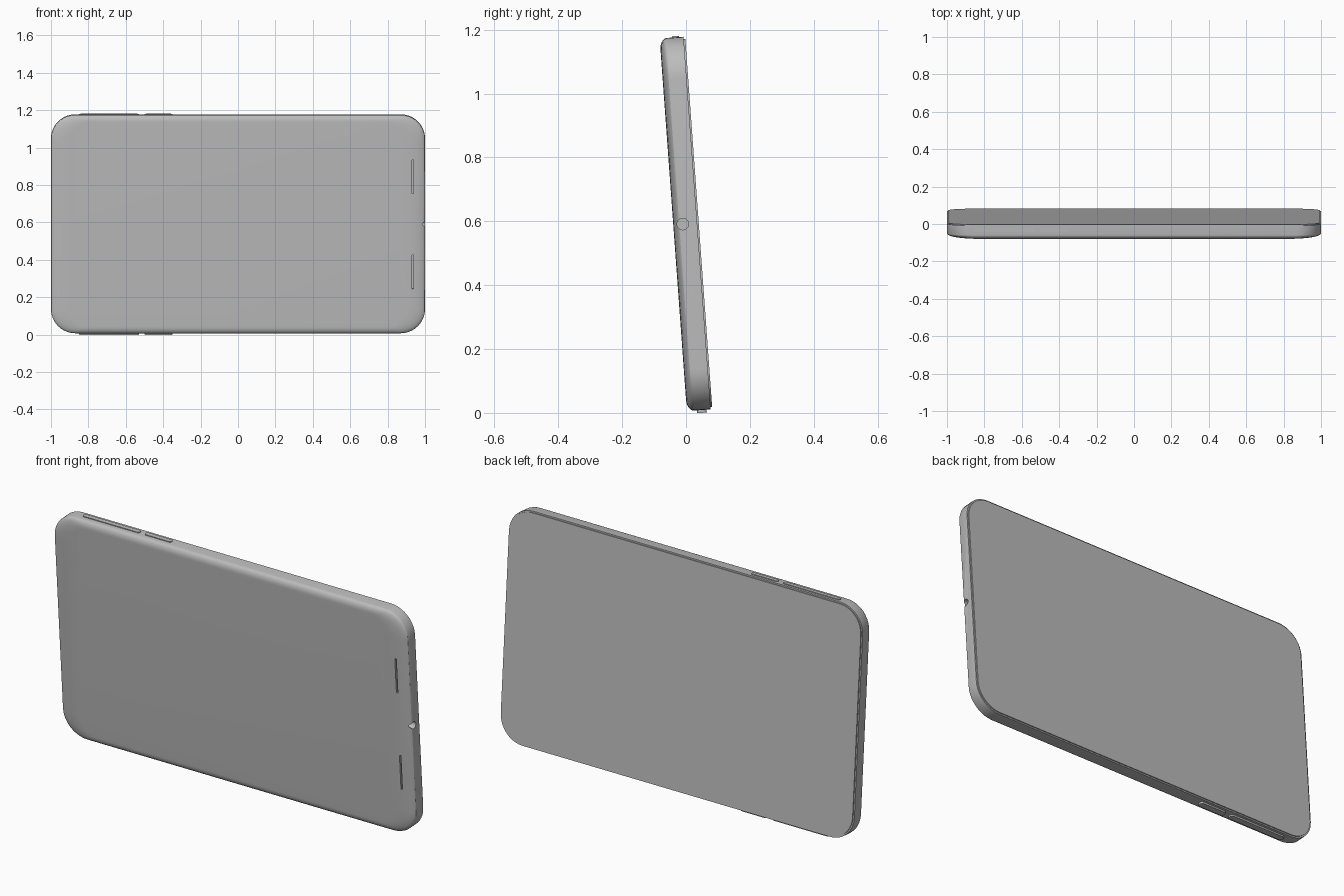
import bpy, bmesh
from math import sin, cos, pi, radians
from mathutils import Matrix, Vector

cube = bpy.data.objects.get("Cube")
if cube:
    bpy.data.objects.remove(cube, do_unlink=True)

HALF_W, HALF_H = 1.0, 0.585
POSE = Matrix.Translation((0, 0, 0.592)) @ Matrix.Rotation(radians(4.17), 4, 'X')

grey = bpy.data.materials.new("neutral_grey")
grey.use_nodes = True
grey.diffuse_color = (0.5, 0.5, 0.5, 1)
grey.node_tree.nodes["Principled BSDF"].inputs["Base Color"].default_value = (0.5, 0.5, 0.5, 1)


def finish(name, bm):
    """Turn a bmesh into a leaning object."""
    bmesh.ops.recalc_face_normals(bm, faces=bm.faces)
    mesh = bpy.data.meshes.new(name)
    bm.to_mesh(mesh)
    bm.free()
    mesh.transform(POSE)
    mesh.materials.append(grey)
    obj = bpy.data.objects.new(name, mesh)
    bpy.context.collection.objects.link(obj)
    return obj


def smooth(obj):
    bpy.ops.object.select_all(action='DESELECT')
    obj.select_set(True)
    bpy.context.view_layer.objects.active = obj
    bpy.ops.object.shade_smooth_by_angle(angle=radians(30))


def rounded_ring(bm, hx, hz, r, y, steps=10):
    """Rounded rectangle of vertices in the plane at depth y."""
    ring = []
    for i, (sx, sz) in enumerate(((1, 1), (-1, 1), (-1, -1), (1, -1))):
        for k in range(steps + 1):
            a = (i + k / steps) * pi / 2
            ring.append(bm.verts.new((sx * (hx - r) + r * cos(a), y,
                                      sz * (hz - r) + r * sin(a))))
    return ring


def loft(bm, rings):
    for a, b in zip(rings, rings[1:]):
        for i in range(len(a)):
            j = (i + 1) % len(a)
            bm.faces.new((a[i], a[j], b[j], b[i]))
    bm.faces.new(rings[0])
    bm.faces.new(rings[-1])


def pill(name, center, length, width, height):
    """Raised bar with rounded ends, lying along x."""
    bm = bmesh.new()
    bar = [rounded_ring(bm, length / 2, width / 2, width * 0.4, y, 4)
           for y in (-height, height)]
    loft(bm, bar)
    bm.transform(Matrix.Translation(center) @ Matrix.Rotation(pi / 2, 4, 'X'))
    return finish(name, bm)


def box(name, center, size):
    bm = bmesh.new()
    bmesh.ops.create_cube(bm, size=1)
    bm.transform(Matrix.Translation(center) @ Matrix.Diagonal((*size, 1)))
    return finish(name, bm)


# Shell: straight sides, long soft curve onto the flat broad face
bm = bmesh.new()
rings = [rounded_ring(bm, HALF_W, HALF_H, 0.13, 0.035)]
for k in range(9):
    t = k / 8 * pi / 2
    inset = 1 - cos(t)
    rings.append(rounded_ring(bm, HALF_W - 0.11 * inset, HALF_H - 0.035 * inset,
                              0.13 - 0.03 * inset, -0.017 - 0.023 * sin(t)))
loft(bm, rings)
shell = finish("shell", bm)

# Cutters: round socket in the left edge and two narrow speaker slots
bm = bmesh.new()
bmesh.ops.create_cone(bm, cap_ends=True, segments=32, radius1=0.018, radius2=0.018, depth=0.1)
bm.transform(Matrix.Translation((HALF_W, -0.01, 0)) @ Matrix.Rotation(pi / 2, 4, 'Y'))
cutters = [finish("socket_cutter", bm)]
for side in (-1, 1):
    cutters.append(box("slot_cutter", (0.935, -0.04, side * 0.255), (0.008, 0.025, 0.18)))

bpy.context.view_layer.objects.active = shell
for cutter in cutters:
    cutter.hide_render = True
    cut = shell.modifiers.new("cut", 'BOOLEAN')
    cut.operation = 'DIFFERENCE'
    cut.solver = 'EXACT'
    cut.object = cutter
    bpy.ops.object.modifier_apply(modifier=cut.name)
    bpy.data.objects.remove(cutter, do_unlink=True)
smooth(shell)

# Screen: thin slab stepped in slightly from the shell rim
bm = bmesh.new()
loft(bm, [rounded_ring(bm, HALF_W - 0.007, HALF_H - 0.007, 0.124, y) for y in (0.03, 0.04)])
smooth(finish("screen_glass", bm))

# Edge controls: long and short bars on the top, matching rails underneath
for label, x, length in (("long", -0.69, 0.32), ("short", -0.425, 0.15)):
    smooth(pill(label + "_top_button", Vector((x, 0.01, HALF_H)), length, 0.022, 0.004))
    smooth(pill(label + "_bottom_rail", Vector((x, 0.007, -HALF_H)), length, 0.03, 0.009))
